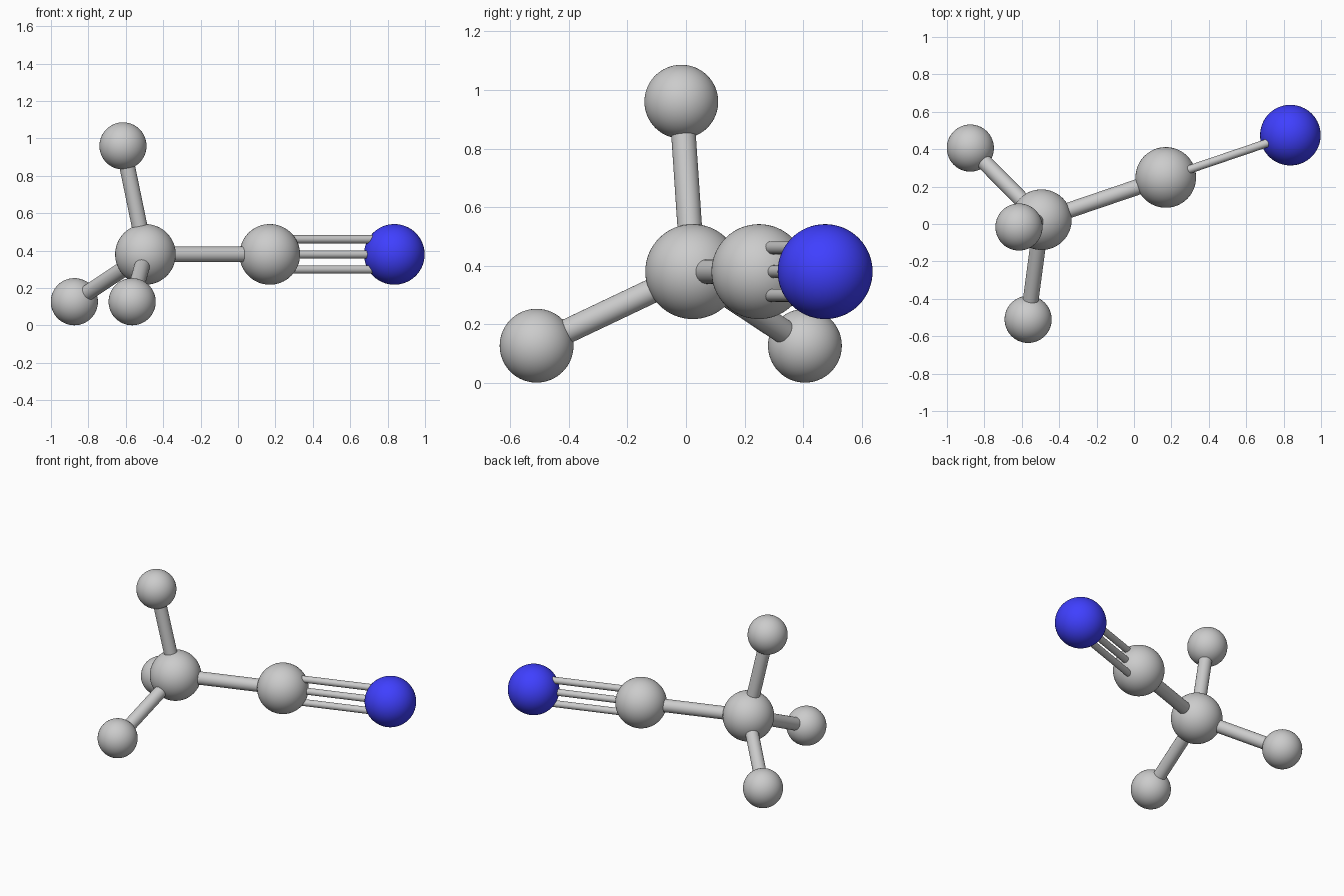
import bpy
from mathutils import Vector

if "Cube" in bpy.data.objects:
    bpy.data.objects.remove(bpy.data.objects["Cube"])


def material(name, rgb):
    m = bpy.data.materials.new(name)
    m.diffuse_color = (*rgb, 1)
    m.use_nodes = True
    m.node_tree.nodes["Principled BSDF"].inputs["Base Color"].default_value = m.diffuse_color
    return m


def finish(name, mat=None):
    ob = bpy.context.object
    ob.name = name
    bpy.ops.object.shade_smooth_by_angle()
    if mat:
        ob.data.materials.append(mat)


def atom(name, pos, r, mat=None):
    bpy.ops.mesh.primitive_uv_sphere_add(segments=64, ring_count=32, radius=r, location=pos)
    finish(name, mat)


def bond(name, a, b, r, dz=0.0):
    a, b = a + Vector((0, 0, dz)), b + Vector((0, 0, dz))
    d = b - a
    bpy.ops.mesh.primitive_cylinder_add(vertices=32, radius=r, depth=d.length, location=(a + b) / 2,
                                        rotation=d.to_track_quat('Z', 'Y').to_euler())
    finish(name)


R_HEAVY, R_HYDROGEN = 0.162, 0.126
R_SINGLE, R_TRIPLE, GAP = 0.042, 0.022, 0.081

methyl = Vector((-0.495, 0.023, 0.38))
nitrile = Vector((0.170, 0.249, 0.38))
nitrogen = Vector((0.836, 0.475, 0.38))
hydrogens = [Vector(p) for p in ((-0.615, -0.016, 0.96),
                                 (-0.875, 0.406, 0.127),
                                 (-0.566, -0.510, 0.127))]

# Atoms of the main chain
grey = material("carbon_grey", (0.56, 0.56, 0.56))
blue = material("nitrogen_blue", (0.05, 0.05, 1.0))
atom("methyl_carbon", methyl, R_HEAVY, grey)
atom("nitrile_carbon", nitrile, R_HEAVY, grey)
atom("nitrogen_atom", nitrogen, R_HEAVY, blue)

# Hydrogens, each with its bond
for i, h in enumerate(hydrogens, 1):
    atom(f"hydrogen_atom_{i}", h, R_HYDROGEN)
    bond(f"hydrogen_bond_{i}", methyl, h, R_SINGLE)

# Single carbon bond and the stacked triple bond
bond("carbon_bond", methyl, nitrile, R_SINGLE)
for i in (-1, 0, 1):
    bond(f"triple_bond_{i + 2}", nitrile, nitrogen, R_TRIPLE, i * GAP)
